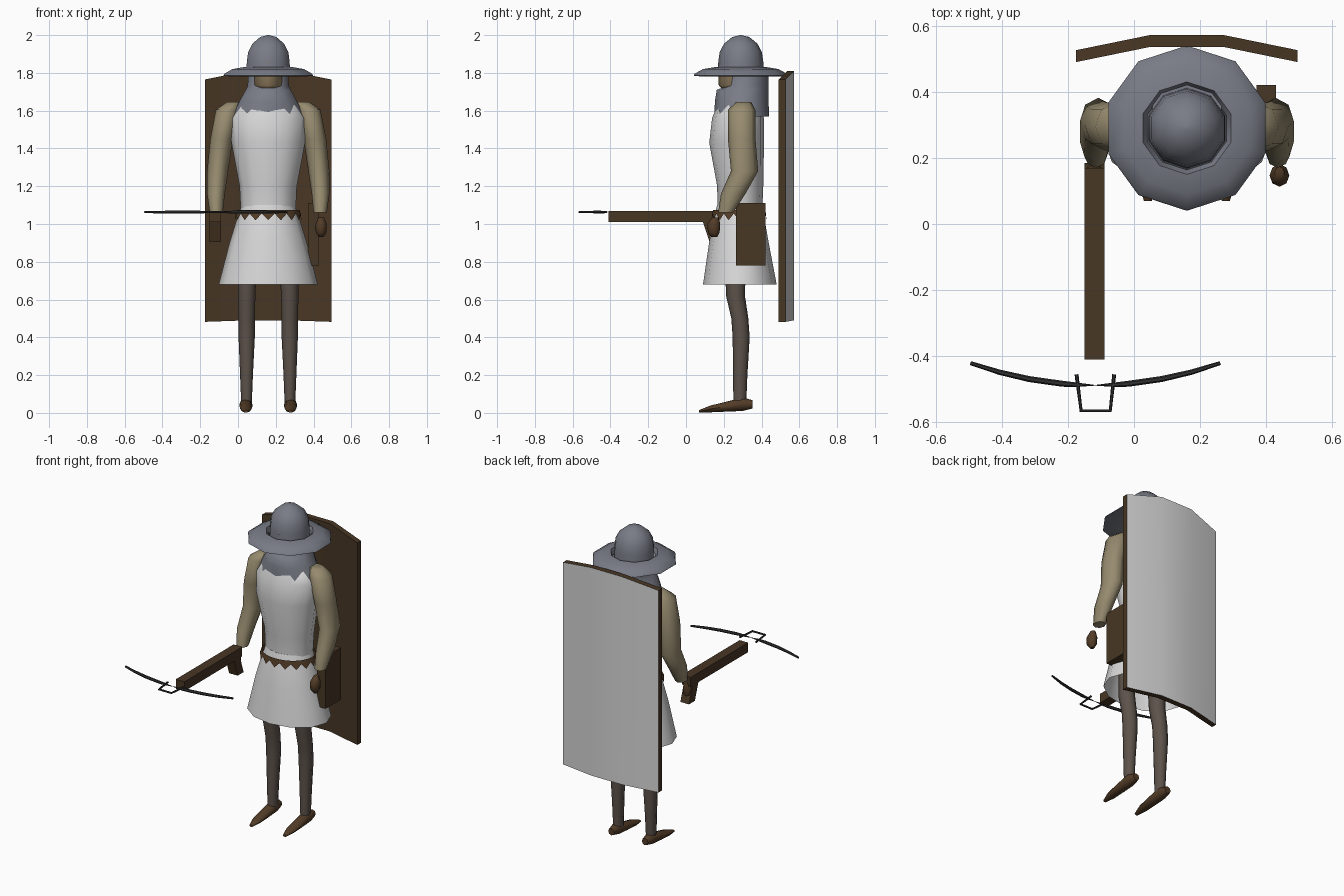
import bpy, bmesh, math
from mathutils import Vector

cube = bpy.data.objects.get("Cube")
if cube:
    bpy.data.objects.remove(cube, do_unlink=True)

CX, CY = 0.16, 0.29   # body axis


def material(name, r, g, b):
    m = bpy.data.materials.new(name)
    m.use_nodes = True
    m.diffuse_color = (r, g, b, 1)
    shader = next(n for n in m.node_tree.nodes if n.type == 'BSDF_PRINCIPLED')
    shader.inputs["Base Color"].default_value = (r, g, b, 1)
    shader.inputs["Roughness"].default_value = 0.8
    return m


WHITE = material("white cloth", 0.68, 0.68, 0.68)
STEEL = material("grey steel", 0.19, 0.2, 0.24)
TAN = material("tan padding", 0.31, 0.26, 0.16)
SKIN = material("skin", 0.3, 0.22, 0.12)
WOOD = material("dark wood", 0.065, 0.038, 0.018)
LEATHER = material("brown leather", 0.085, 0.045, 0.02)
HOSE = material("brown hose", 0.11, 0.085, 0.07)
IRON = material("black iron", 0.03, 0.03, 0.032)


def finish(name, bm, mat, smooth=True, angle=45):
    bmesh.ops.recalc_face_normals(bm, faces=bm.faces)
    me = bpy.data.meshes.new(name)
    bm.to_mesh(me)
    bm.free()
    ob = bpy.data.objects.new(name, me)
    bpy.context.collection.objects.link(ob)
    me.materials.append(mat)
    if smooth:
        bpy.ops.object.select_all(action='DESELECT')
        ob.select_set(True)
        bpy.context.view_layer.objects.active = ob
        bpy.ops.object.shade_smooth_by_angle(angle=math.radians(angle))
    return ob


def loft(name, sections, mat, sides=10, axis='z', caps=(True, True), closed=False,
         flip=False, angle=60):
    """Skin elliptical rings: (centre x, centre y, centre z, radius a, radius b)."""
    bm = bmesh.new()
    rings = []
    for x, y, z, a, b in sections:
        ring = []
        for i in range(sides):
            t = math.tau * i / sides - math.pi / 2
            u, v = a * math.cos(t), b * math.sin(t)
            p = Vector((x + u, y + v, z)) if axis == 'z' else Vector((x + u, y, z + v))
            if flip:
                p.x = 2 * CX - p.x
            ring.append(bm.verts.new(p))
        rings.append(ring)
    pairs = list(zip(rings, rings[1:]))
    if closed:
        pairs.append((rings[-1], rings[0]))
    for lo, hi in pairs:
        for i in range(sides):
            j = (i + 1) % sides
            bm.faces.new((lo[i], lo[j], hi[j], hi[i]))
    for use, ring in zip(caps, (rings[0], rings[-1])):
        if use and not closed:
            bm.faces.new(ring)
    return finish(name, bm, mat, angle=angle)


def box(name, x, y, z, mat, slant=0.0):
    bm = bmesh.new()
    bmesh.ops.create_cube(bm, size=1)
    for v in bm.verts:
        low = v.co.z < 0
        v.co = Vector([(lo + hi) / 2 + c * (hi - lo) for c, (lo, hi) in zip(v.co, (x, y, z))])
        if low:
            v.co.y += slant
    return finish(name, bm, mat, smooth=False)


def rod(name, points, radii, mat):
    cu = bpy.data.curves.new(name, 'CURVE')
    cu.dimensions = '3D'
    cu.bevel_depth = 1
    cu.bevel_resolution = 1
    cu.use_fill_caps = True
    sp = cu.splines.new('POLY')
    sp.points.add(len(points) - 1)
    for p, co, r in zip(sp.points, points, radii):
        p.co = (*co, 1)
        p.radius = r
    tmp = bpy.data.objects.new(name + "_path", cu)
    bpy.context.collection.objects.link(tmp)
    bpy.context.view_layer.update()
    bm = bmesh.new()
    me = bpy.data.meshes.new_from_object(tmp.evaluated_get(bpy.context.evaluated_depsgraph_get()))
    bm.from_mesh(me)
    bpy.data.objects.remove(tmp, do_unlink=True)
    return finish(name, bm, mat)


# Hat, face and mail hood
dome = [(.122, 1.8), (.119, 1.86), (.112, 1.91), (.088, 1.955), (.045, 1.99), (.004, 2.0)]
loft("hat_dome", [(CX, CY, z, r, r) for r, z in dome], STEEL)
brim = [(.126, 1.8), (.14, 1.83), (.2, 1.82), (.245, 1.795), (.25, 1.785), (.2, 1.78)]
loft("hat_brim", [(CX, CY, z, r, r) for r, z in brim], STEEL, closed=True)
loft("face", [(CX, .265, 1.71, .05, .07), (CX, .265, 1.735, .075, .092),
              (CX, .265, 1.85, .078, .095)], SKIN)
loft("mail_hood", [(CX, .295, 1.57, .2, .145), (CX, .295, 1.65, .16, .142),
                   (CX, .3, 1.71, .125, .137), (CX, .325, 1.73, .115, .112),
                   (CX, .328, 1.81, .11, .108)], STEEL, caps=(False, True))

# Tunic: torso and open skirt
loft("tunic", [(CX, .285, 1.06, .145, .118), (CX, .287, 1.2, .152, .122),
               (CX, .268, 1.43, .195, .145), (CX, .275, 1.56, .203, .137),
               (CX, .285, 1.63, .16, .12)], WHITE, sides=12)
loft("skirt", [(CX, .283, 1.1, .14, .118), (CX, .28, 1.03, .165, .135),
               (CX, .28, .9, .205, .158), (CX, .285, .68, .262, .195)],
     WHITE, sides=12, caps=(True, False))

# Belt with pointed lower edge
bm = bmesh.new()
N = 32
top, bottom = [], []
for i in range(N):
    t = math.tau * i / N
    c, s = math.cos(t), math.sin(t)
    top.append(bm.verts.new((CX + .164 * c, .281 + .138 * s, 1.075)))
    drop = 1.02 if i % 2 == 0 else 1.055
    bottom.append(bm.verts.new((CX + .176 * c, .281 + .145 * s, drop)))
for i in range(N):
    j = (i + 1) % N
    bm.faces.new((top[i], top[j], bottom[j], bottom[i]))
finish("belt", bm, LEATHER)

# Paired limbs
for side, flip in (("right", False), ("left", True)):
    loft(side + "_arm", [(-.02, .305, 1.645, .04, .04), (-.055, .295, 1.605, .062, .072),
                         (-.087, .295, 1.45, .06, .073), (-.108, .31, 1.28, .056, .072),
                         (-.117, .25, 1.16, .047, .065), (-.115, .21, 1.06, .035, .04)],
         TAN, sides=8, flip=flip)
    loft(side + "_hand", [(-.12, .15, .93, .012, .015), (-.12, .147, .955, .028, .031),
                          (-.12, .147, 1.0, .03, .034), (-.12, .155, 1.035, .015, .018)],
         LEATHER, sides=8, flip=flip)
    loft(side + "_leg", [(.045, .285, .05, .028, .034), (.045, .287, .2, .034, .038),
                         (.046, .292, .4, .043, .045), (.046, .285, .5, .043, .045),
                         (.046, .262, .62, .046, .05), (.05, .262, .78, .05, .055)],
         HOSE, sides=8, flip=flip)
    loft(side + "_shoe", [(.042, .352, .045, .022, .022), (.042, .3, .046, .034, .036),
                          (.042, .22, .034, .034, .027), (.042, .13, .021, .03, .018),
                          (.042, .07, .008, .012, .007)],
         LEATHER, sides=8, axis='y', flip=flip)

# Hip quiver
box("quiver", (.37, .43), (.265, .42), (.78, 1.11), WOOD)

# Crossbow
box("crossbow_stock", (-.15, -.09), (-.41, .17), (1.01, 1.07), WOOD)
box("crossbow_grip", (-.15, -.09), (.09, .15), (.905, 1.01), WOOD, slant=.035)
BX, BZ = -.117, 1.063
for side, s in (("right", -1), ("left", 1)):
    reach = [0, .06, .1, .2, .29, .378]
    rod("crossbow_" + side + "_limb",
        [(BX + s * d, -.488 + .47 * d * d, BZ) for d in reach],
        [.001, .007, .009, .009, .008, .006], IRON)
rod("crossbow_stirrup", [(BX - .057, -.455, BZ), (BX - .043, -.565, BZ),
                         (BX + .045, -.565, BZ), (BX + .057, -.455, BZ)], [.006] * 4, IRON)

# Curved back shield, white outside, wood inside and on the rim
bm = bmesh.new()
STEPS, DEPTH = 3, .036
columns = []
for x, y, low, high in ((-.175, .49, .482, 1.765), (.05, .536, .49, 1.81),
                        (.27, .536, .49, 1.81), (.495, .49, .482, 1.765)):
    columns.append([bm.verts.new(p) for p in ((x, y, low), (x, y + DEPTH, low),
                                              (x, y + DEPTH, high), (x, y, high))])
for a, b in zip(columns, columns[1:]):
    for i in range(4):
        j = (i + 1) % 4
        bm.faces.new((a[i], a[j], b[j], b[i]))
bm.faces.new(columns[0])
bm.faces.new(columns[-1])
shield = finish("back_shield", bm, WOOD)
shield.data.materials.append(WHITE)
for p in shield.data.polygons:
    p.material_index = 1 if p.normal.y > 0.5 else 0
